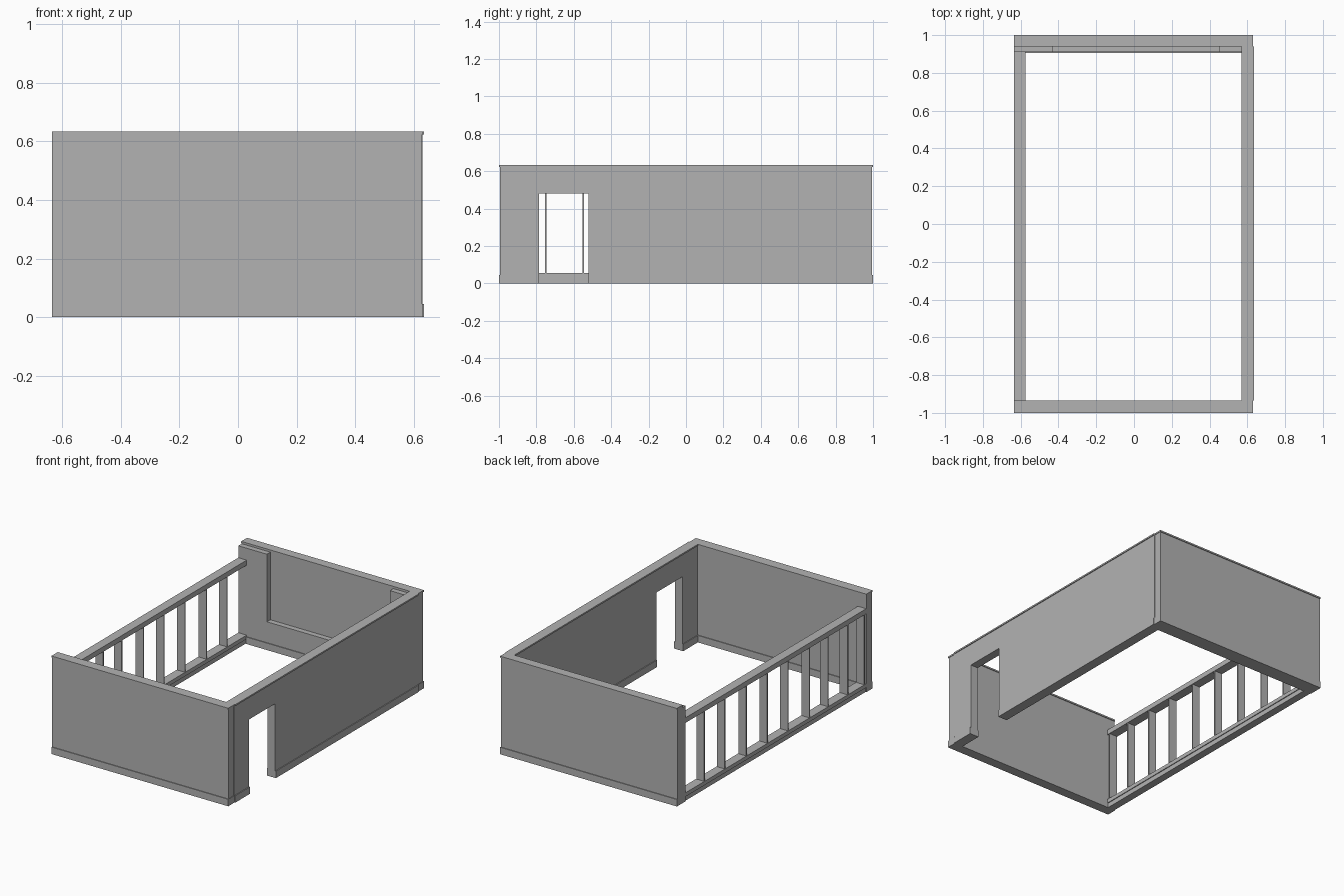
import bpy
import bmesh

if "Cube" in bpy.data.objects:
    bpy.data.objects.remove(bpy.data.objects["Cube"], do_unlink=True)

grey = bpy.data.materials.new("wall_grey")
grey.use_nodes = True
grey.diffuse_color = (0.45, 0.45, 0.45, 1)
grey.node_tree.nodes["Principled BSDF"].inputs["Base Color"].default_value = grey.diffuse_color


def finish(name, bm):
    bmesh.ops.recalc_face_normals(bm, faces=bm.faces)
    mesh = bpy.data.meshes.new(name)
    bm.to_mesh(mesh)
    bm.free()
    mesh.materials.append(grey)
    obj = bpy.data.objects.new(name, mesh)
    bpy.context.collection.objects.link(obj)
    return obj


def slab(name, outline, place, start, end):
    """Extrude a 2D outline; place(a, b, d) turns it into 3D."""
    bm = bmesh.new()
    face = bm.faces.new([bm.verts.new(place(a, b, start)) for a, b in outline])
    moved = bmesh.ops.extrude_face_region(bm, geom=[face])["geom"]
    for v in moved:
        if isinstance(v, bmesh.types.BMVert):
            v.co = place(*outline[[tuple(round(c, 4) for c in p) for p in outline].index(
                tuple(round(c, 4) for c in flat(v.co, place)))], end)
    return finish(name, bm)


def along_x(a, b, d):
    return (d, a, b)


def along_y(a, b, d):
    return (a, d, b)


def flat(co, place):
    return (co.y, co.z) if place is along_x else (co.x, co.z)


def box(name, x, y, z):
    return slab(name, [(y[0], z[0]), (y[1], z[0]), (y[1], z[1]), (y[0], z[1])], along_x, *x)


LEFT, RIGHT, TOP = -0.635, 0.635, 0.634
BASE, CAP, LIP = 0.045, 0.624, 0.005
FRONT_IN, BACK_IN, CLAD = -0.935, 0.94, 0.91
DOOR = (-0.785, -0.52)
DOOR_TOP = 0.48

# Front and back walls: baseboard, slightly recessed panel, cap
for side, y in (("front", (-1, FRONT_IN)), ("back", (BACK_IN, 1))):
    x = (LEFT, 0.63)
    box(side + "_baseboard", x, y, (0, BASE))
    box(side + "_panel", (LEFT, 0.627), (y[0] + LIP, y[1] - LIP), (BASE, CAP))
    box(side + "_cap", x, y, (CAP, TOP))

# Side wall with the doorway
slab("door_wall_panel",
     [(FRONT_IN - LIP, BASE), (DOOR[0], BASE), (DOOR[0], DOOR_TOP), (DOOR[1], DOOR_TOP),
      (DOOR[1], BASE), (BACK_IN + LIP, BASE), (BACK_IN + LIP, CAP), (FRONT_IN - LIP, CAP)],
     along_x, 0.575, 0.63)
box("door_wall_cap", (0.57, RIGHT), (FRONT_IN, BACK_IN), (CAP, TOP))
box("door_baseboard_front", (0.57, RIGHT), (FRONT_IN, DOOR[0]), (0, BASE))
box("door_baseboard_back", (0.57, RIGHT), (DOOR[1], BACK_IN), (0, BASE))

# Inner lining of the back wall, notched to leave a wide recess
slab("back_lining",
     [(LEFT, 0), (0.57, 0), (0.57, 0.617), (0.45, 0.617), (0.45, 0.18),
      (-0.43, 0.18), (-0.43, 0.617), (LEFT, 0.617)],
     along_y, CLAD, BACK_IN + LIP)
box("lining_baseboard", (-0.575, 0.57), (CLAD - LIP, CLAD), (0, BASE))

# Open side: sill, upright slats and top rail
box("slat_base", (LEFT + LIP, -0.58), (FRONT_IN, CLAD), (0, 0.03))
box("slat_sill", (LEFT, -0.575), (FRONT_IN, CLAD), (0.03, 0.055))
box("slat_top_rail", (LEFT, -0.575), (FRONT_IN, CLAD), (0.507, 0.54))
for i, y in enumerate((-0.92, -0.75, -0.55, -0.36, -0.14, 0.07, 0.285, 0.505, 0.715)):
    box(f"slat_{i + 1}", (LEFT + 0.002, -0.577), (y - 0.004, y + 0.004), (0.055, 0.507))
